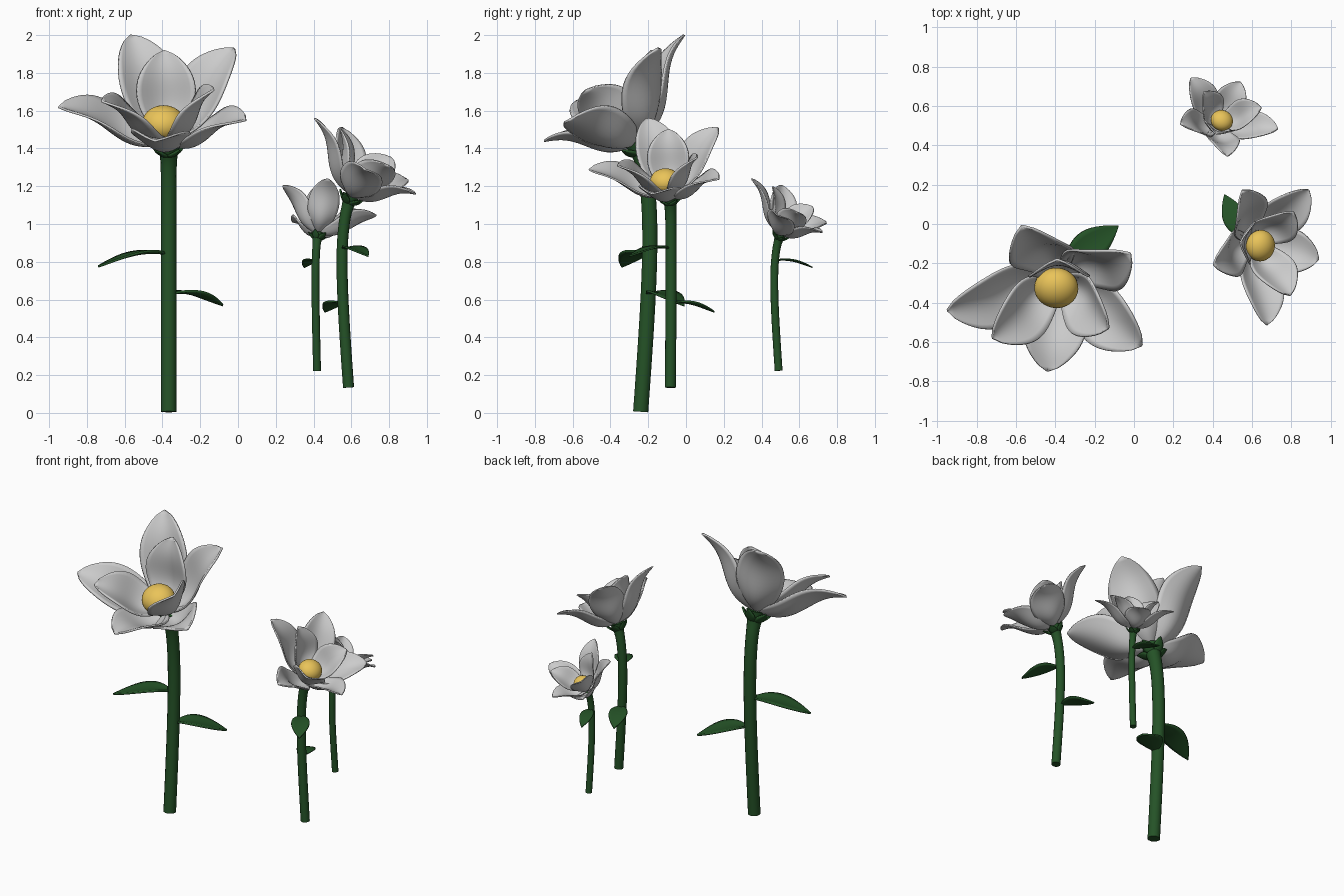
import bpy, math
from mathutils import Vector, Matrix

if "Cube" in bpy.data.objects:
    bpy.data.objects.remove(bpy.data.objects["Cube"])


def material(name, color):
    m = bpy.data.materials.new(name)
    m.diffuse_color = color
    m.use_nodes = True
    m.node_tree.nodes["Principled BSDF"].inputs["Base Color"].default_value = m.diffuse_color
    return m


GREEN = material("green", (0.018, 0.085, 0.02, 1))
GOLD = material("gold", (0.82, 0.55, 0.10, 1))
AXIS = Vector((-0.03, -0.48, 0.88)).normalized()   # direction the bloom faces
HEAD = Vector((0, -0.02, 1.42))                    # top of the stem


def blade(name, M, root, tip, width, up, belly, cup, flare=0.0, peak=1.0, blunt=0.65,
          base=0.2, thick=0.012, mat=None, nu=12, nv=20):
    """Curved, cupped petal or leaf running from root to tip."""
    chord = tip - root
    length = chord.length
    d = chord.normalized()
    n = (up - d * up.dot(d)).normalized()
    side = d.cross(n)
    verts, faces = [], []
    for j in range(nv + 1):
        t = j / nv
        sag = belly * math.sin(math.pi * t ** 0.8) + flare * math.sin(2 * math.pi * t)
        mid = root + chord * t - n * sag * length
        s = max(math.sin(math.pi * t ** peak), 0.0) ** blunt
        w = width / 2 * max(s, base * (1 - t) ** 0.5, 0.02)
        for i in range(nu + 1):
            u = 2 * i / nu - 1
            lift = cup * w * (1 - 0.65 * t) * (u * u - 0.25 * u ** 4)
            verts.append(mid + side * (u * w) + n * lift)
    for j in range(nv):
        for i in range(nu):
            a = j * (nu + 1) + i
            faces.append((a, a + 1, a + nu + 2, a + nu + 1))
    me = bpy.data.meshes.new(name)
    me.from_pydata(verts, [], faces)
    me.shade_smooth()
    ob = bpy.data.objects.new(name, me)
    bpy.context.collection.objects.link(ob)
    if mat:
        me.materials.append(mat)
    sol = ob.modifiers.new("thickness", "SOLIDIFY")
    sol.thickness = thick
    sol.offset = 0
    ob.matrix_world = M
    return ob


def stem(M):
    cu = bpy.data.curves.new("stem", "CURVE")
    cu.dimensions = "3D"
    cu.bevel_depth = 0.041
    cu.bevel_resolution = 5
    cu.use_fill_caps = True
    cu.materials.append(GREEN)
    path = [(0.0, 0.006, 1), (0.025, 0.35, 1), (0.05, 0.75, 1), (0.05, 1.1, 1),
            (0.02, 1.32, 1), (-0.005, 1.38, 1.15), (-0.022, 1.435, 1.6)]
    sp = cu.splines.new("NURBS")
    sp.points.add(len(path) - 1)
    for p, (y, z, r) in zip(sp.points, path):
        p.co = (0.003, y, z, 1)
        p.radius = r
    sp.order_u = 4
    sp.use_endpoint_u = True
    sp.use_smooth = True
    ob = bpy.data.objects.new("stem", cu)
    bpy.context.collection.objects.link(ob)
    ob.matrix_world = M


def flower(location, angle, scale, leaves):
    M = (Matrix.Translation(location) @ Matrix.Rotation(math.radians(angle), 4, "Z")
         @ Matrix.Scale(scale, 4))
    stem(M)
    # five outer petals
    for tip in [(-0.58, -0.20, 1.62), (-0.07, -0.51, 1.44), (0.41, -0.38, 1.55),
                (0.35, 0.09, 1.93), (-0.20, 0.23, 2.0)]:
        tip = Vector(tip)
        root = HEAD + (tip - HEAD) * 0.03
        blade("outer_petal", M, root, tip, 0.32, AXIS, 0.04, 0.85, flare=0.05, peak=1.05)
    # three inner petals
    for tip in [(-0.35, -0.34, 1.65), (0.24, -0.29, 1.71), (-0.02, 0.06, 1.92)]:
        tip = Vector(tip)
        root = HEAD + AXIS * 0.025 + (tip - HEAD) * 0.03
        blade("inner_petal", M, root, tip, 0.31, AXIS, 0.07, 0.95, flare=0.05, peak=1.05)
    # sepals under the bloom
    rot = AXIS.to_track_quat("Z", "Y")
    for k in range(5):
        a = math.radians(72 * k + 20)
        out = rot @ Vector((math.cos(a), math.sin(a), 0))
        root = HEAD - AXIS * 0.06 + out * 0.03
        blade("sepal", M, root, HEAD + out * 0.10 + AXIS * 0.01, 0.07, AXIS, 0.05, 0.4,
              peak=0.7, blunt=0.9, base=0.6, mat=GREEN, nu=4, nv=8)
    # flattened golden centre
    bpy.ops.mesh.primitive_uv_sphere_add(segments=32, ring_count=16, radius=0.112)
    ob = bpy.context.object
    ob.name = "flower_centre"
    ob.data.shade_smooth()
    ob.data.materials.append(GOLD)
    ob.matrix_world = (M @ Matrix.Translation((-0.025, -0.085, 1.535))
                       @ rot.to_matrix().to_4x4() @ Matrix.Diagonal((1, 0.95, 0.8, 1)))
    # leaves, given in world positions
    inv = M.inverted()
    for root, tip in leaves:
        blade("leaf", M, inv @ Vector(root), inv @ Vector(tip), 0.165, Vector((0, 0, 1)),
              -0.07, 0.25, peak=0.85, blunt=0.9, base=0.15, mat=GREEN, nu=6, nv=14)


flower((-0.37, -0.24, 0), 0, 1.0,
       [((-0.38, -0.2, 0.84), (-0.74, -0.34, 0.775)),
        ((-0.35, -0.2, 0.63), (-0.08, -0.01, 0.57))])
flower((0.585, -0.085, 0.13), 83, 0.715,
       [((0.56, -0.09, 0.87), (0.69, -0.30, 0.83)),
        ((0.555, -0.07, 0.58), (0.46, 0.15, 0.535))])
flower((0.42, 0.49, 0.22), 160, 0.51,
       [((0.415, 0.475, 0.805), (0.35, 0.67, 0.77))])
